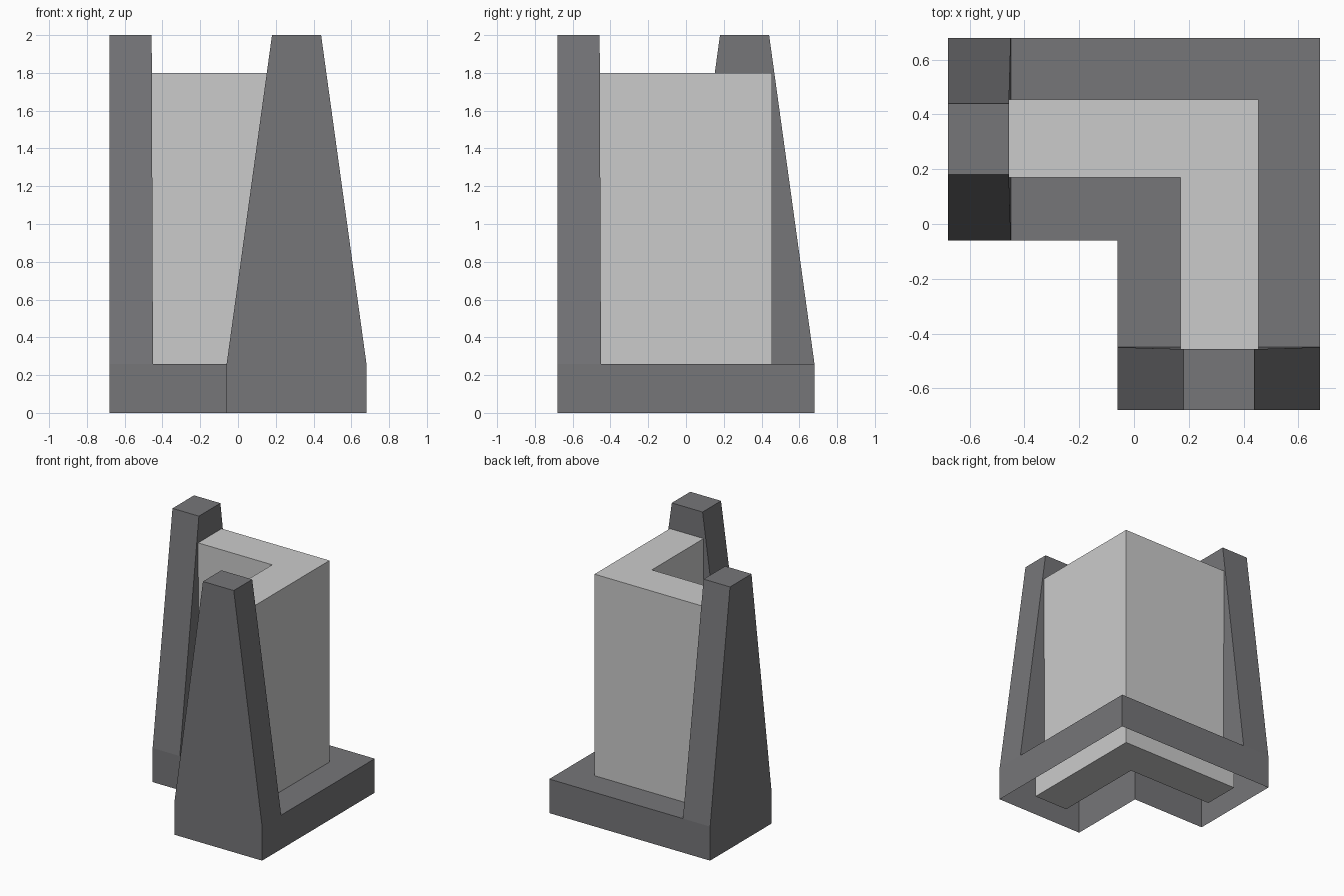
import bpy, bmesh

if "Cube" in bpy.data.objects:
    bpy.data.objects.remove(bpy.data.objects["Cube"])

OUT, IN, FOOT = 0.68, -0.06, -0.45     # plinth outer edge, notch edge, pillar foot line
BASE_Z, TOP_Z = 0.26, 2.0


def finish(bm, name, material=None):
    me = bpy.data.meshes.new(name)
    bm.to_mesh(me)
    bm.free()
    ob = bpy.data.objects.new(name, me)
    bpy.context.collection.objects.link(ob)
    if material:
        me.materials.append(material)
    return ob


def drop_rim(bm, z):
    # Extrude the open outline straight down to height z
    rim = [e for e in bm.edges if e.is_boundary]
    geom = bmesh.ops.extrude_edge_only(bm, edges=rim)["geom"]
    for v in geom:
        if isinstance(v, bmesh.types.BMVert):
            v.co.z = z


def orient(bm):
    bmesh.ops.recalc_face_normals(bm, faces=bm.faces)
    bm.normal_update()
    if max(bm.faces, key=lambda f: f.calc_center_median().z).normal.z < 0:
        bmesh.ops.reverse_faces(bm, faces=bm.faces)


dark = bpy.data.materials.new("dark_grey")
dark.diffuse_color = (0.18, 0.18, 0.19, 1)
dark.use_nodes = True
dark.node_tree.nodes["Principled BSDF"].inputs["Base Color"].default_value = dark.diffuse_color

# Plinth: L-shaped shell, open underneath, with a tapering pillar at each end
bm = bmesh.new()
a, b = [bm.verts.new((x, FOOT, BASE_Z)) for x in (IN, OUT)]
c, d = [bm.verts.new((FOOT, y, BASE_Z)) for y in (OUT, IN)]
corner = bm.verts.new((OUT, OUT, BASE_Z))
notch = bm.verts.new((IN, IN, BASE_Z))
f0, f1 = [bm.verts.new((x, -OUT, BASE_Z)) for x in (IN, OUT)]
l0, l1 = [bm.verts.new((-OUT, y, BASE_Z)) for y in (OUT, IN)]
bm.faces.new((a, b, corner, c, d, notch))
front_foot = bm.faces.new((f0, f1, b, a))
left_foot = bm.faces.new((c, l0, l1, d))
drop_rim(bm, 0)

for foot, along, across in ((front_foot, 0, 1), (left_foot, 1, 0)):
    top = bmesh.ops.extrude_discrete_faces(bm, faces=[foot])["faces"][0]
    for v in top.verts:
        v.co.z = TOP_Z
        v.co[along] = 0.44 if v.co[along] > 0.3 else 0.18
        if v.co[across] > -0.6:
            v.co[across] = -0.457
orient(bm)
finish(bm, "plinth_with_pillars", dark)

# Wall: L-shaped block whose ends are buried in the pillars
bm = bmesh.new()
outline = [(0.17, -0.55), (0.455, -0.55), (0.455, 0.455),
           (-0.55, 0.455), (-0.55, 0.17), (0.17, 0.17)]
bm.faces.new([bm.verts.new((x, y, 1.8)) for x, y in outline])
drop_rim(bm, 0.05)
bmesh.ops.holes_fill(bm, edges=[e for e in bm.edges if e.is_boundary], sides=0)
orient(bm)
finish(bm, "corner_wall")
